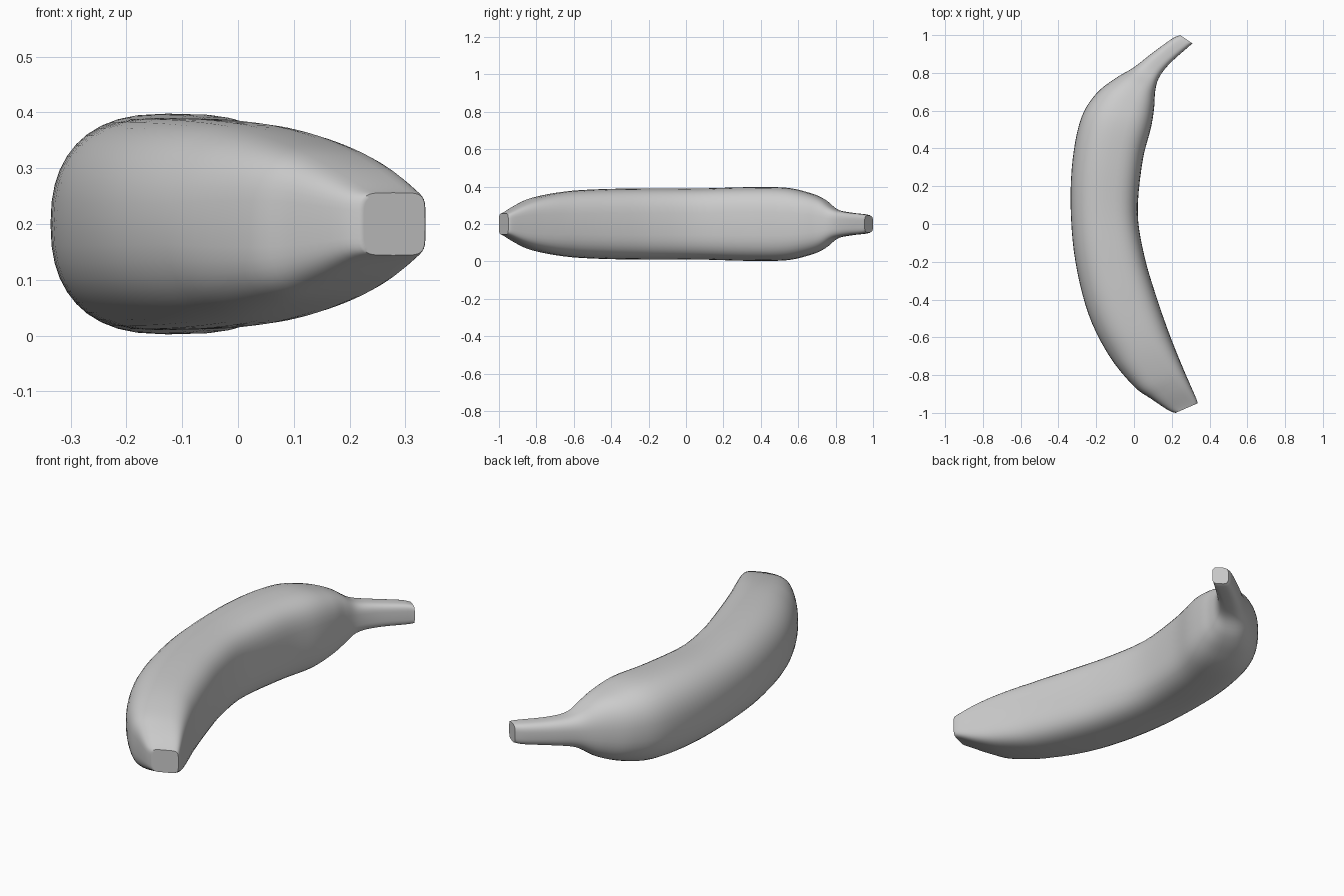
import bpy, bmesh, math
from mathutils import Vector

default_cube = bpy.data.objects.get("Cube")
if default_cube:
    bpy.data.objects.remove(default_cube, do_unlink=True)

MID_HEIGHT = 0.2
RING_POINTS = 40
STEPS = 5

# Stations from blossom tip to stem: outer x, y, inner x, y, half height
STATIONS = [
    (.22, -1, .335, -.95, .056),
    (.18, -.985, .332, -.93, .066),
    (.09, -.925, .295, -.845, .108),
    (0, -.86, .25, -.74, .143),
    (-.13, -.7, .19, -.59, .174),
    (-.24, -.48, .12, -.39, .187),
    (-.31, -.2, .055, -.17, .19),
    (-.335, .08, .02, .06, .19),
    (-.325, .34, .045, .33, .197),
    (-.28, .56, .09, .51, .194),
    (-.2, .69, .107, .62, .168),
    (-.1, .77, .112, .7, .133),
    (0, .83, .13, .77, .08),
    (.09, .9, .185, .845, .062),
    (.2, .98, .285, .935, .052),
    (.245, 1, .31, .955, .045),
]


def make_material(name, colour):
    mat = bpy.data.materials.new(name)
    mat.use_nodes = True
    mat.diffuse_color = colour
    mat.node_tree.nodes["Principled BSDF"].inputs["Base Color"].default_value = colour
    return mat


def smooth_station(index, t):
    """Catmull-Rom blend between two neighbouring stations."""
    last = len(STATIONS) - 1
    picks = [STATIONS[min(max(index + k, 0), last)] for k in (-1, 0, 1, 2)]
    a, b, c, d = (Vector(p) for p in picks)
    return (b * 2 + (c - a) * t + (a * 2 - b * 5 + c * 4 - d) * t ** 2
            + (b * 3 - a - c * 3 + d) * t ** 3) / 2


def power(value, exponent):
    return math.copysign(abs(value) ** exponent, value)


def section(station, squareness, scale=1.0):
    """Rounded-square ring, flatter on the inner side of the bend."""
    outer = Vector((station[0], station[1], MID_HEIGHT))
    inner = Vector((station[2], station[3], MID_HEIGHT))
    centre, half = (outer + inner) / 2, (inner - outer) / 2 * scale
    up = Vector((0, 0, station[4] * scale))
    ring = []
    for i in range(RING_POINTS):
        angle = math.tau * i / RING_POINTS
        across, rise = math.cos(angle), math.sin(angle)
        n = squareness + (0.8 if across > 0 else 0)
        ring.append(centre + half * power(across, 2 / n) + up * power(rise, 2 / n))
    return ring


# Lofted body, squarer towards the cut ends
rings = []
segments = len(STATIONS) - 1
for s in range(segments):
    for k in range(STEPS):
        place = s + k / STEPS
        tip = max(0, 1 - place / 4)
        stem = max(0, (place - 11) / 4)
        rings.append(section(smooth_station(s, k / STEPS), 2.35 + 2.5 * tip + stem))
rings.append(section(STATIONS[-1], 3.35))

# Slightly rounded rims on both end faces
rings.insert(0, section(STATIONS[0], 4.85, 0.9))
rings.append(section(STATIONS[-1], 3.35, 0.85))

bm = bmesh.new()
loops = [[bm.verts.new(p) for p in ring] for ring in rings]
for low, high in zip(loops, loops[1:]):
    for i in range(RING_POINTS):
        j = (i + 1) % RING_POINTS
        bm.faces.new((low[i], low[j], high[j], high[i]))
bm.faces.new(loops[0])
bm.faces.new(loops[-1])
bmesh.ops.recalc_face_normals(bm, faces=bm.faces)

mesh = bpy.data.meshes.new("banana")
bm.to_mesh(mesh)
bm.free()
banana = bpy.data.objects.new("banana", mesh)
bpy.context.collection.objects.link(banana)
mesh.materials.append(make_material("plain grey", (0.6, 0.6, 0.6, 1)))

bpy.context.view_layer.objects.active = banana
banana.select_set(True)
bpy.ops.object.shade_smooth_by_angle(angle=math.radians(50))
